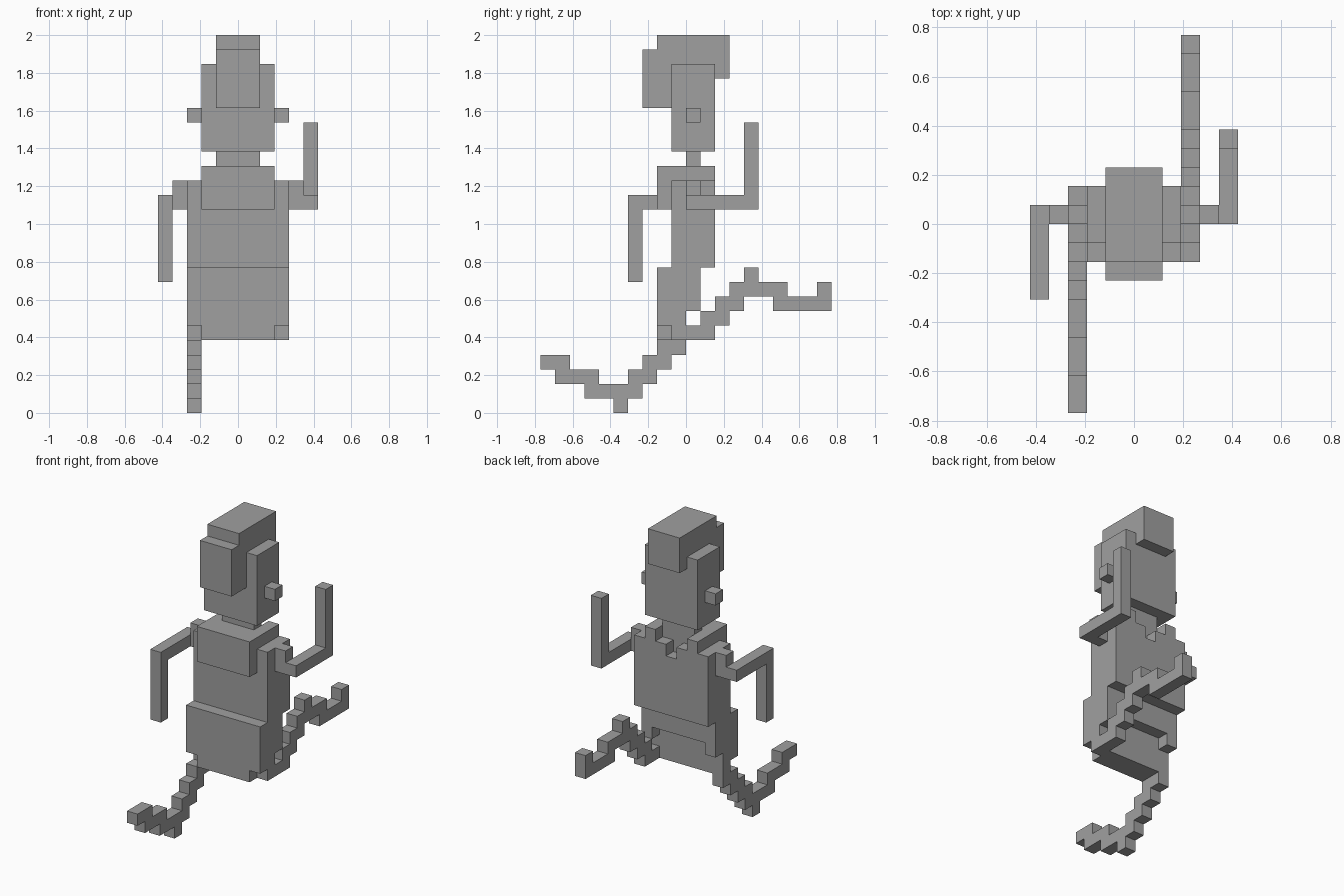
import bpy
import bmesh
from mathutils import Vector

UNIT = 1 / 13          # edge length of one building block

cube = bpy.data.objects.get("Cube")
if cube:
    bpy.data.objects.remove(cube, do_unlink=True)

grey = bpy.data.materials.new("plain grey")
grey.use_nodes = True
GREY = (0.35, 0.35, 0.35, 1)
grey.diffuse_color = GREY
grey.node_tree.nodes["Principled BSDF"].inputs["Base Color"].default_value = GREY


def box(columns, ys, zs):
    """Cells of a block: inclusive x columns, half-open y and z spans."""
    return {(x, y, z) for x in range(columns[0], columns[1] + 1)
            for y in range(*ys) for z in range(*zs)}


def wide(half, ys, zs):
    return box((-half, half), ys, zs)


def build(name, cells):
    """Skin the outside of a set of cells and merge the flat faces."""
    bm = bmesh.new()
    for cell in cells:
        centre = Vector(cell) + Vector((0, 0.5, 0.5))
        for axis in range(3):
            for sign in (-1, 1):
                n = Vector((0, 0, 0))
                n[axis] = sign
                if tuple(int(a + b) for a, b in zip(cell, n)) in cells:
                    continue
                u = Vector((n.y, n.z, n.x))
                v = n.cross(u)
                corners = (-u - v, u - v, u + v, v - u)
                bm.faces.new([bm.verts.new((centre + (n + c) / 2) * UNIT)
                              for c in corners])
    bmesh.ops.remove_doubles(bm, verts=bm.verts, dist=UNIT / 100)
    bmesh.ops.dissolve_limit(bm, angle_limit=0.01, verts=bm.verts, edges=bm.edges)
    bmesh.ops.recalc_face_normals(bm, faces=bm.faces)
    mesh = bpy.data.meshes.new(name)
    bm.to_mesh(mesh)
    bm.free()
    mesh.materials.append(grey)
    obj = bpy.data.objects.new(name, mesh)
    bpy.context.collection.objects.link(obj)


def leg(name, column, rows):
    """One-block-thick limb from rows of (z, y start, y end)."""
    cells = set()
    for z, start, end in rows:
        cells |= box((column, column), (start, end), (z, z + 1))
    build(name, cells)


# Head, hair and ears
build("head", wide(2, (-1, 2), (18, 24)))
build("hair", wide(1, (-2, 3), (24, 26)) | wide(1, (-3, -1), (21, 25))
      | wide(1, (2, 3), (23, 26)))
for side, name in ((3, "left_ear"), (-3, "right_ear")):
    build(name, box((side, side), (0, 1), (20, 21)))
build("neck", wide(1, (0, 1), (17, 18)))

# Torso with chest plate and stepped neckline at the back
torso = wide(3, (-1, 2), (10, 16)) | wide(2, (-2, 2), (16, 17)) | wide(2, (-2, -1), (14, 16))
torso -= wide(1, (1, 2), (16, 17)) | wide(0, (1, 2), (15, 16))
build("torso", torso)

# Hips, cut away at the lower corners and under the seat
hips = wide(3, (-2, 1), (7, 10)) | wide(3, (-2, 0), (5, 7))
hips -= wide(2, (0, 1), (7, 8))
for side in (-3, 3):
    hips -= box((side, side), (-2, -1), (5, 6))
build("hips", hips)

# Arms: left swings back and up, right swings forward and down
build("left_arm", box((4, 4), (0, 1), (14, 16)) | box((5, 5), (0, 5), (14, 15))
      | box((5, 5), (4, 5), (14, 20)))
build("right_arm", box((-4, -4), (0, 1), (14, 16)) | box((-5, -5), (-4, 1), (14, 15))
      | box((-5, -5), (-4, -3), (9, 15)))

# Legs: left trails behind, right strides ahead
leg("left_leg", 3, [(5, 0, 2), (6, 1, 3), (7, 2, 4), (8, 3, 7), (9, 4, 5),
                    (7, 6, 10), (8, 9, 10)])
leg("right_leg", -3, [(4, -2, 0), (3, -3, -1), (2, -4, -2), (1, -7, -3), (0, -5, -4),
                      (2, -9, -6), (3, -10, -8)])
